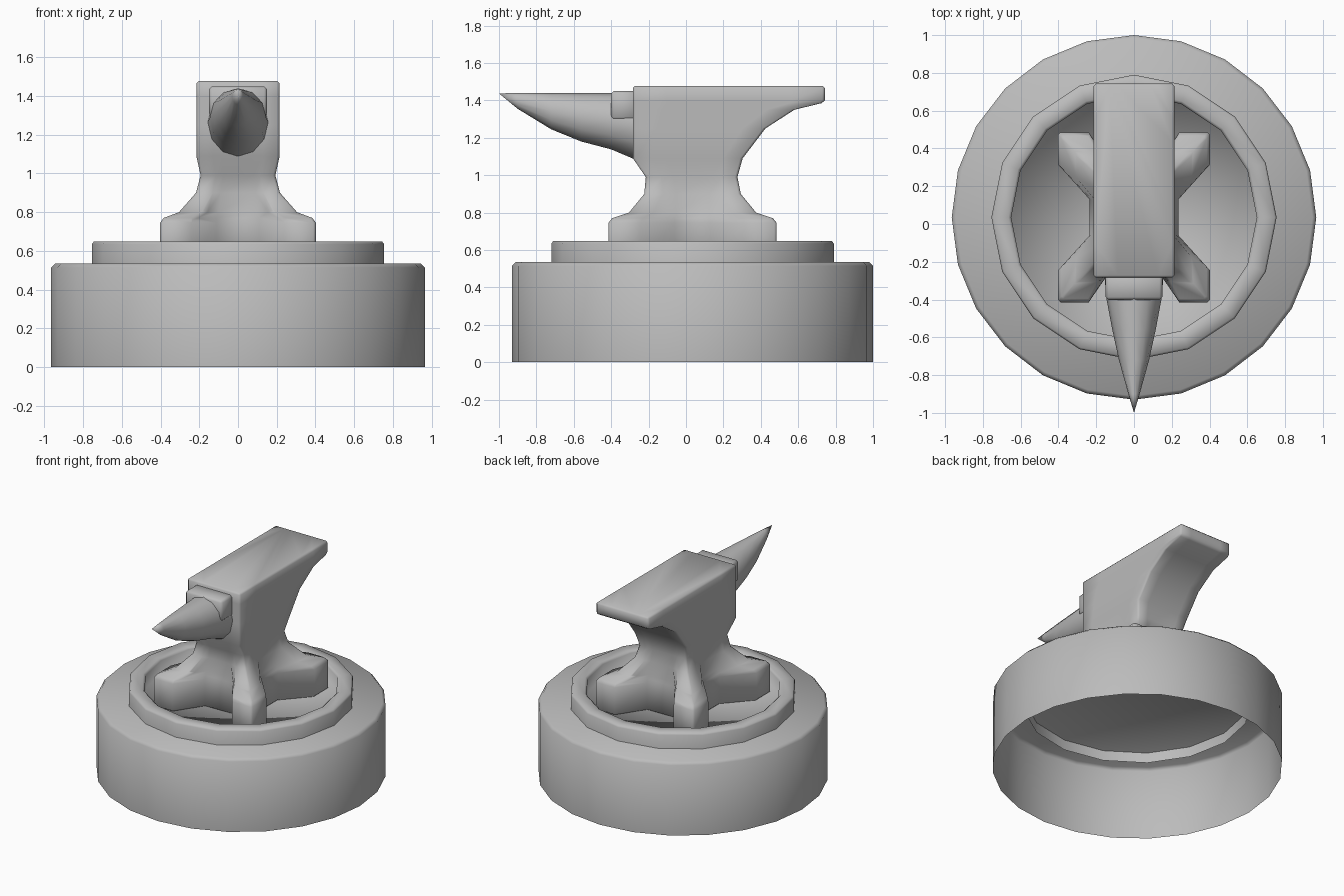
import bpy, bmesh, math

cube = bpy.data.objects.get("Cube")
if cube:
    bpy.data.objects.remove(cube, do_unlink=True)

CY = 0.035  # shared centre line of base and anvil feet

grey = bpy.data.materials.new("plain_grey")
grey.use_nodes = True
COLOUR = (0.5, 0.5, 0.5, 1)
grey.diffuse_color = COLOUR
grey.node_tree.nodes["Principled BSDF"].inputs["Base Color"].default_value = COLOUR


def loft(name, rings, cap_start=True, cap_end=True, angle=None, bevel=0):
    """Skin a list of equal-length point rings; single-point rings become tips."""
    bm = bmesh.new()
    loops = [[bm.verts.new(p) for p in ring] for ring in rings]
    for a, b in zip(loops, loops[1:]):
        n = len(a)
        for i in range(n):
            j = (i + 1) % n
            if len(b) == 1:
                bm.faces.new((a[i], a[j], b[0]))
            else:
                bm.faces.new((a[i], a[j], b[j], b[i]))
    if cap_start:
        bm.faces.new(loops[0][::-1])
    if cap_end and len(loops[-1]) > 1:
        bm.faces.new(loops[-1])
    bmesh.ops.recalc_face_normals(bm, faces=bm.faces)
    mesh = bpy.data.meshes.new(name)
    bm.to_mesh(mesh)
    bm.free()
    mesh.materials.append(grey)
    obj = bpy.data.objects.new(name, mesh)
    bpy.context.collection.objects.link(obj)
    if bevel:
        mod = obj.modifiers.new("soft_edges", 'BEVEL')
        mod.width, mod.segments = bevel, 1
        mod.limit_method, mod.angle_limit = 'ANGLE', math.radians(60)
    bpy.ops.object.select_all(action='DESELECT')
    obj.select_set(True)
    bpy.context.view_layer.objects.active = obj
    if angle:
        bpy.ops.object.shade_smooth_by_angle(angle=math.radians(angle))
    else:
        bpy.ops.object.shade_smooth()
    return obj


def circle(r, z, sides):
    if r == 0:
        return [(0, CY, z)]
    steps = [2 * math.pi * i / sides for i in range(sides)]
    return [(r * math.cos(t), CY + r * math.sin(t), z) for t in steps]


# Hollow drum base, open underneath
drum = [(0.965, 0), (0.965, 0.515), (0.945, 0.535), (0, 0.535)]
loft("base_drum", [circle(r, z, 24) for r, z in drum], False, False, angle=50)

# Raised rim with the recessed floor; its skirt hangs below the drum top
rim = [(0.755, 0.46), (0.755, 0.635), (0.745, 0.648), (0.665, 0.648),
       (0.65, 0.635), (0.65, 0.54), (0, 0.54)]
loft("rim_and_floor", [circle(r, z, 16) for r, z in rim], False, False)


# Anvil body: each level is a quarter outline mirrored into a full ring
def mirrored(quarter, z, mid):
    q2 = [(-x, y) for x, y in reversed(quarter)]
    q3 = [(-x, -y) for x, y in quarter]
    q4 = [(x, -y) for x, y in reversed(quarter)]
    return [(x, mid + y, z) for x, y in quarter + q2 + q3 + q4]


def box_level(z, x, front, back):
    h = (back - front) / 2
    quarter = [(x, 0.4 * h), (x, 0.65 * h), (x, h), (0.6 * x, h), (0.4 * x, h)]
    return mirrored(quarter, z, (front + back) / 2)


foot = [(0.235, 0.095), (0.402, 0.28), (0.402, 0.45), (0.24, 0.45), (0.11, 0.26)]
shoulder = [(0.23, 0.095), (0.385, 0.265), (0.385, 0.43), (0.23, 0.43), (0.11, 0.255)]
ankle = [(0.22, 0.09), (0.305, 0.21), (0.305, 0.34), (0.18, 0.34), (0.1, 0.25)]
shin = [(0.205, 0.09), (0.217, 0.16), (0.217, 0.258), (0.13, 0.258), (0.09, 0.245)]
levels = [mirrored(q, z, CY) for q, z in
          [(foot, 0.54), (foot, 0.745), (shoulder, 0.77), (ankle, 0.8), (shin, 0.9)]]
levels += [box_level(*v) for v in [
    (0.99, 0.193, -0.215, 0.275), (1.09, 0.215, -0.284, 0.303),
    (1.25, 0.215, -0.284, 0.425), (1.35, 0.215, -0.284, 0.58),
    (1.385, 0.215, -0.284, 0.725), (1.4, 0.215, -0.284, 0.743),
    (1.478, 0.215, -0.284, 0.743)]]
loft("anvil_body", levels, bevel=0.012)

# Step block between body and horn
block = [[(x, y, z) for x, z in
          [(-0.15, 1.295), (0.15, 1.295), (0.15, 1.45), (-0.15, 1.45)]]
         for y in (-0.26, -0.402)]
loft("step_block", block, bevel=0.015)

# Horn: flat along the top, sweeping up from below to a point
TOP = 1.44
horn = []
for y, w, low in [(-0.27, 0.157, 1.083), (-0.4, 0.145, 1.138), (-0.56, 0.115, 1.18),
                  (-0.72, 0.08, 1.245), (-0.9, 0.03, 1.355)]:
    mid, h = (TOP + low) / 2, (TOP - low) / 2
    horn.append([(w * math.sin(math.pi * i / 6), y, mid + h * math.cos(math.pi * i / 6))
                 for i in range(12)])
horn.append([(0, -1, TOP - 0.003)])
loft("horn", horn, angle=50)
